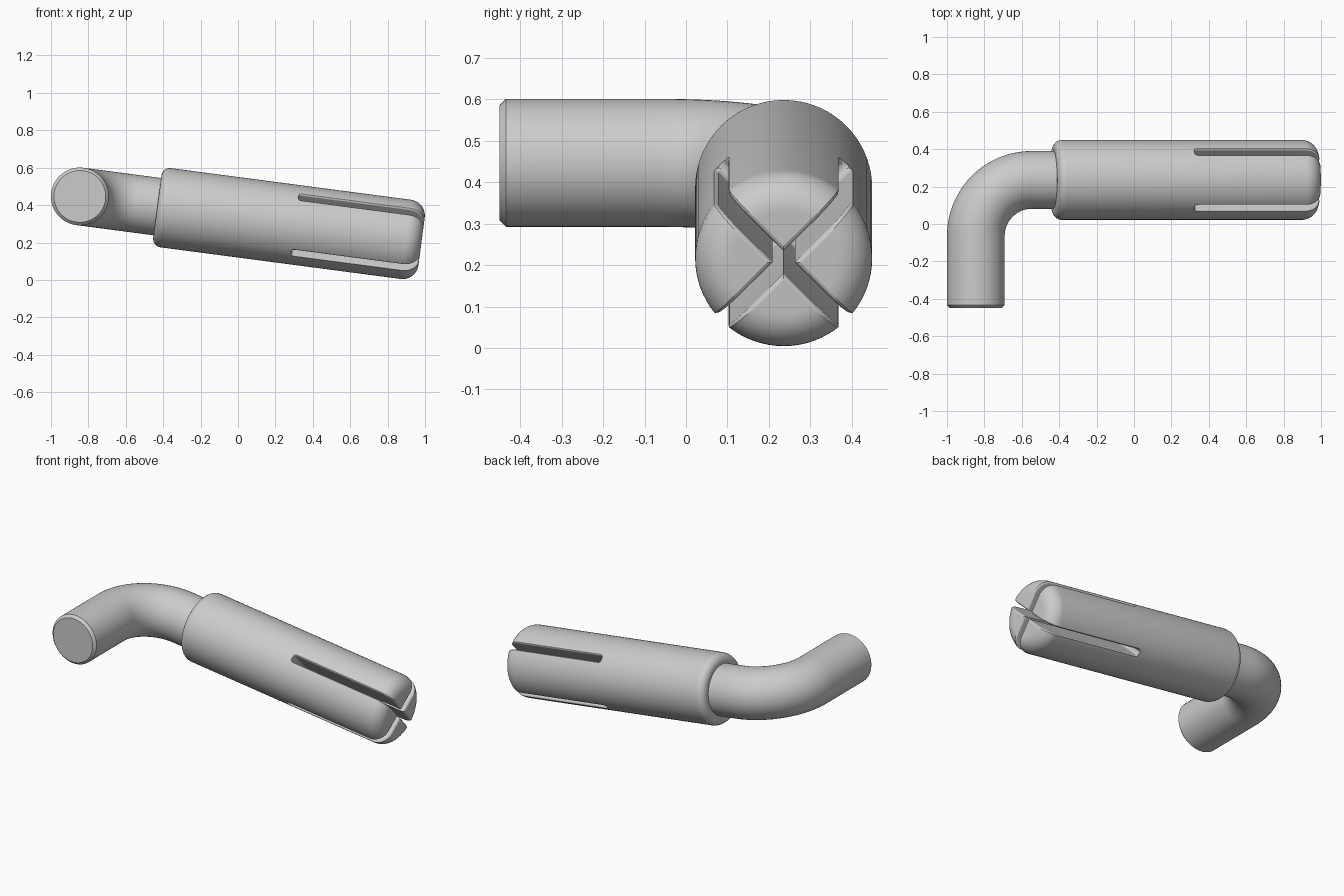
import bpy, bmesh
from math import sin, cos, pi, radians, sqrt
from mathutils import Vector, Matrix

cube = bpy.data.objects.get("Cube")
if cube:
    bpy.data.objects.remove(cube, do_unlink=True)

# One plain grey finish
grey = bpy.data.materials.new("satin_grey")
grey.use_nodes = True
grey.diffuse_color = (0.6, 0.6, 0.6, 1)
grey.node_tree.nodes["Principled BSDF"].inputs["Base Color"].default_value = (0.6, 0.6, 0.6, 1)

# All parts share a frame whose x axis runs down the tilted grip
FRAME = Matrix.Translation((0, 0.2355, 0.335)) @ Matrix.Rotation(radians(7.5), 4, 'Y')
GRIP_R, START, END = 0.2135, -0.435, 0.99
NOSE, HEEL = 0.085, 0.045
SLOT_START, HALF_SLOT, EDGE = 0.305, 0.019, 0.012
SIDES = 72


def loft(name, rings, turn=0):
    """Skin a list of equal-length rings and cap both ends."""
    bm = bmesh.new()
    loops = [[bm.verts.new(p) for p in ring] for ring in rings]
    n = len(loops[0])
    for a, b in zip(loops, loops[1:]):
        for i in range(n):
            j = (i + 1) % n
            bm.faces.new((a[i], a[j], b[j], b[i]))
    bm.faces.new(loops[0][::-1])
    bm.faces.new(loops[-1])
    bmesh.ops.recalc_face_normals(bm, faces=bm.faces[:])
    bm.transform(Matrix.Rotation(turn, 4, 'X'))
    mesh = bpy.data.meshes.new(name)
    bm.to_mesh(mesh)
    bm.free()
    obj = bpy.data.objects.new(name, mesh)
    bpy.context.collection.objects.link(obj)
    obj.matrix_world = FRAME
    return obj


def circle(centre, across, radius):
    """Ring spanned by a horizontal direction and local z."""
    up = Vector((0, 0, 1))
    return [centre + radius * (cos(a) * across + sin(a) * up)
            for a in (2 * pi * i / SIDES for i in range(SIDES))]


def finish(obj, angle):
    obj.data.materials.clear()
    obj.data.materials.append(grey)
    for o in bpy.context.selected_objects:
        o.select_set(False)
    obj.select_set(True)
    bpy.context.view_layer.objects.active = obj
    bpy.ops.object.shade_smooth_by_angle(angle=radians(angle))


# Bent rod: chamfered tip, straight run, quarter bend, stub inside the grip
ROD_R, BEND, CHAMFER, TIP = 0.1545, 0.3, 0.016, -0.6855
bend_x = -0.553
X = Vector((1, 0, 0))
rod = [circle(Vector((bend_x - BEND, TIP, 0)), X, ROD_R - CHAMFER),
       circle(Vector((bend_x - BEND, TIP + CHAMFER, 0)), X, ROD_R)]
for i in range(25):
    a = pi / 2 * i / 24
    out = Vector((-cos(a), sin(a), 0))
    rod.append(circle(Vector((bend_x, -BEND, 0)) + BEND * out, -out, ROD_R))
rod.append(circle(Vector((-0.38, 0, 0)), Vector((0, -1, 0)), ROD_R))
finish(loft("bent_rod", rod), 30)

# Grip: turned body with rounded ends, as (x, radius) points
STEPS = 10
heel = [(START + HEEL * (1 - sin(a)), GRIP_R - HEEL * (1 - cos(a)))
        for a in (pi / 2 * (1 - i / STEPS) for i in range(STEPS + 1))]
nose = [(END - NOSE * (1 - sin(a)), GRIP_R - NOSE * (1 - cos(a)))
        for a in (pi / 2 * i / STEPS for i in range(STEPS + 1))]
profile = [(START, heel[0][1] - 0.006)] + heel + nose + [(END, nose[-1][1] - 0.006)]
Y = Vector((0, 1, 0))
grip = loft("slotted_grip", [circle(Vector((x, 0, 0)), Y, r) for x, r in profile])

# Path over the grip surface for rounding the slot edges: (x, z, normal angle, half width)
side = []
for k in (0.1, 0.3, 0.6, 1.0):
    side.append((SLOT_START + HALF_SLOT * k, GRIP_R, 0,
                 HALF_SLOT * sqrt(1 - (1 - k) ** 2)))
side += [(x, r, pi / 2 * i / STEPS, HALF_SLOT) for i, (x, r) in enumerate(nose)]
path = side + [(x, -z, pi - a, w) for x, z, a, w in reversed(side)]


def edge_section(x, z, a, w):
    """Flared section whose flanks round over the slot edge."""
    half = [(w - 0.2 * EDGE, -1.25 * EDGE)]
    for t in (20, 45, 72):
        t = radians(t)
        half.append((w + EDGE * (1 - cos(t)), EDGE * (sin(t) - 1)))
    n, d = half[-1]
    half.append((n + 0.0285, d + 0.0093))
    full = [(-n, d) for n, d in reversed(half)] + half
    return [(x + d * sin(a), n, z + d * cos(a)) for n, d in full]


# Crossed slots with round inner ends
arc = [pi / 2 + pi * i / 16 for i in range(17)]
outline = [(SLOT_START + HALF_SLOT * (1 + cos(a)), HALF_SLOT * sin(a)) for a in arc]
outline += [(1.1, -HALF_SLOT), (1.1, HALF_SLOT)]
cutters = []
for turn in (pi / 4, -pi / 4):
    cutters.append(loft("slot_cutter", [[(x, y, z) for x, y in outline]
                                        for z in (-0.3, 0.3)], turn))
    cutters.append(loft("edge_cutter", [edge_section(*p) for p in path], turn))
for cutter in cutters:
    cutter.hide_render = True
    mod = grip.modifiers.new("cut", 'BOOLEAN')
    mod.operation, mod.solver, mod.object = 'DIFFERENCE', 'EXACT', cutter

# Bake the cuts, then shade
bpy.context.view_layer.update()
baked = bpy.data.meshes.new_from_object(
    grip.evaluated_get(bpy.context.evaluated_depsgraph_get()))
grip.modifiers.clear()
grip.data = baked
for cutter in cutters:
    bpy.data.objects.remove(cutter, do_unlink=True)
finish(grip, 14)
